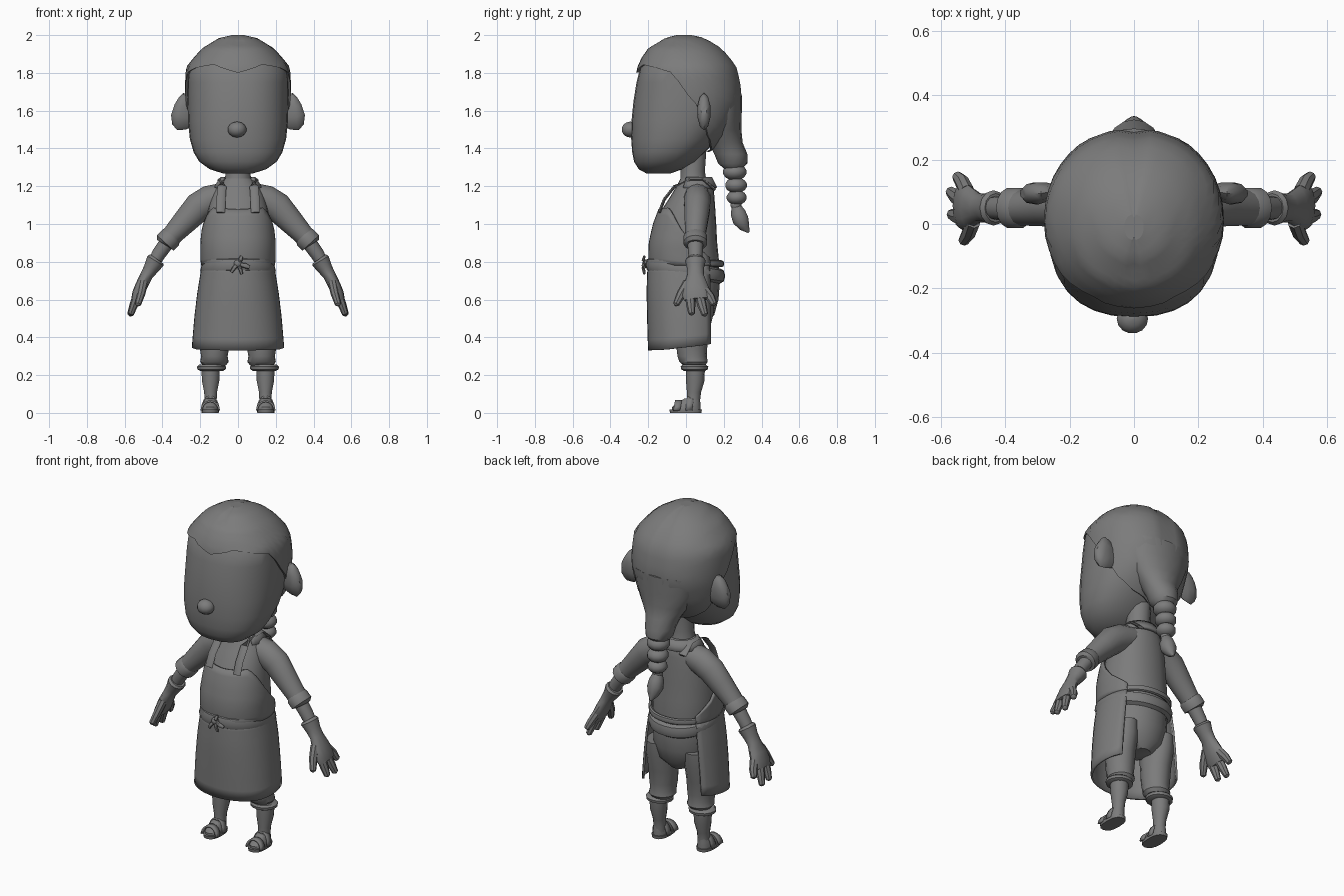
import bpy, bmesh, math
from mathutils import Vector

grey = bpy.data.materials.new("grey")
grey.diffuse_color = (0.2, 0.2, 0.2, 1)


def skin(name, rings, closed=True, caps=True, thick=0, mirror=False):
    """Join a list of point rings into a surface."""
    bm = bmesh.new()
    rows = [[bm.verts.new(p) for p in r] for r in rings]
    n = len(rows[0])
    for a, b in zip(rows, rows[1:]):
        for i in range(n if closed else n - 1):
            j = (i + 1) % n
            bm.faces.new((a[i], a[j], b[j], b[i]))
    if caps and closed:
        bm.faces.new(rows[0])
        bm.faces.new(rows[-1])
    bmesh.ops.recalc_face_normals(bm, faces=bm.faces)
    me = bpy.data.meshes.new(name)
    bm.to_mesh(me)
    bm.free()
    ob = bpy.data.objects.new(name, me)
    bpy.context.collection.objects.link(ob)
    me.materials.append(grey)
    if thick:
        m = ob.modifiers.new("thickness", 'SOLIDIFY')
        m.thickness, m.offset = thick, 0
    if mirror:
        ob.modifiers.new("mirror", 'MIRROR')
    return ob


def surf(table, phi, z, off=0.0, power=2.0):
    """Point on a body given rows (z, half width, front y, back y); phi 0 faces front."""
    t = sorted(table)
    z = min(max(z, t[0][0]), t[-1][0])
    for a, b in zip(t, t[1:]):
        if z <= b[0]:
            break
    k = (z - a[0]) / (b[0] - a[0])
    rx, yf, yb = (a[i] + (b[i] - a[i]) * k for i in (1, 2, 3))
    s, c, e = math.sin(phi), math.cos(phi), 2 / power
    sx = math.copysign(abs(s) ** e, s)
    sy = math.copysign(abs(c) ** e, c)
    return Vector(((rx + off) * sx, (yf + yb) / 2 - ((yb - yf) / 2 + off) * sy, z))


def body(name, table, n=24, power=2.0, dx=0, mirror=False):
    d = Vector((dx, 0, 0))
    return skin(name, [[surf(table, 2 * math.pi * i / n, r[0], 0, power) + d
                        for i in range(n)] for r in sorted(table)], mirror=mirror)


def lerp(keys, v):
    for (a, p), (b, q) in zip(keys, keys[1:]):
        if v <= b:
            return p + (q - p) * (v - a) / (b - a)
    return keys[-1][1]


def wrap(name, table, top, bottom, end, off, thick, n=28, rows=8):
    """Open sheet of cloth around the front of a body, up to +-end degrees."""
    rings = []
    for j in range(rows + 1):
        ring = []
        for i in range(n + 1):
            d = -end + 2 * end * i / n
            zb, zt = lerp(bottom, abs(d)), lerp(top, abs(d))
            ring.append(surf(table, math.radians(d), zb + (zt - zb) * j / rows, off, 2.2))
        rings.append(ring)
    return skin(name, rings, closed=False, thick=thick)


def tube(name, path, n=12, mirror=True):
    """Tube along rows (x, y, z, radius across, radius in depth)."""
    pts = [Vector(p[:3]) for p in path]
    rings = []
    for i, p in enumerate(path):
        d = (pts[min(i + 1, len(pts) - 1)] - pts[max(i - 1, 0)]).normalized()
        u = Vector((0, 1, 0)) if abs(d.y) < 0.9 else Vector((0, 0, 1))
        a = d.cross(u).normalized()
        b = a.cross(d).normalized()
        rings.append([pts[i] + a * p[3] * math.cos(2 * math.pi * k / n)
                      + b * p[4] * math.sin(2 * math.pi * k / n) for k in range(n)])
    return skin(name, rings, mirror=mirror)


def ball(name, c, r, mirror=False, n=14):
    rings = []
    for j in range(n // 2 + 1):
        a = math.pi * (0.02 + 0.96 * j / (n // 2))
        rings.append([(c[0] + r[0] * math.sin(a) * math.cos(2 * math.pi * i / n),
                       c[1] + r[1] * math.sin(a) * math.sin(2 * math.pi * i / n),
                       c[2] + r[2] * math.cos(a)) for i in range(n)])
    return skin(name, rings, mirror=mirror)


# head, nose, ears, neck
body("head", [(1.268, .08, -.21, -.08), (1.29, .15, -.25, -.02), (1.33, .205, -.275, .05),
              (1.38, .235, -.285, .10), (1.45, .255, -.29, .17), (1.55, .265, -.288, .23),
              (1.65, .267, -.278, .27), (1.75, .267, -.262, .27), (1.83, .262, -.242, .24),
              (1.89, .2, -.2, .2), (1.95, .12, -.12, .12)], 28, 2.3)
ball("nose", (-.005, -.295, 1.5), (.05, .047, .042))
tube("ear", [(.23, .10, 1.59, .07, .02), (.27, .10, 1.59, .09, .03), (.305, .095, 1.595, .1, .036),
             (.33, .095, 1.60, .075, .03), (.345, .095, 1.605, .03, .015)], 10)
body("neck", [(1.15, .1, -.06, .13), (1.22, .075, -.03, .11), (1.28, .065, -.03, .1),
              (1.42, .065, -.03, .11)], 14)

# hair cap with a peaked hairline and a centre parting
hair = [(2.0, .03, -.05, .03), (1.985, .1, -.11, .1), (1.93, .19, -.2, .19),
        (1.88, .235, -.235, .235), (1.83, .275, -.258, .27), (1.75, .28, -.27, .29),
        (1.65, .28, -.287, .30), (1.5, .265, -.295, .25), (1.38, .24, -.29, .13)]
line = [(0, 1.80), (28, 1.845), (55, 1.825), (75, 1.80), (92, 1.67), (105, 1.60),
        (120, 1.48), (150, 1.41), (180, 1.38)]
rings = []
for j in range(15):
    ring = []
    for i in range(40):
        phi = 2 * math.pi * i / 40
        d = min(i, 40 - i) * 9
        z = 2.0 - (2.0 - lerp(line, d)) * (j / 14) ** 1.5
        part = -.012 if (d == 180 or (d == 0 and z > 1.95)) else 0
        ring.append(surf(hair, phi, z, part, 2.15))
    rings.append(ring)
rings.append([(p.x * .93, p.y * .93, p.z + .005) for p in rings[-1]])
skin("hair", rings, caps=False).data.polygons
skin("hair_crown", [[p * 1 for p in rings[0]], [Vector((p.x * .3, p.y * .3, 2.0)) for p in rings[0]]])

# gathered hair and braid
body("hair_gather", [(1.68, .2, .08, .297), (1.58, .185, .08, .295), (1.5, .15, .09, .293),
                     (1.43, .105, .12, .3), (1.37, .085, .15, .325), (1.32, .075, .17, .325),
                     (1.295, .05, .2, .3)], 16)
for k, (y, z, r, h) in enumerate([(.258, 1.275, .065, .045), (.265, 1.205, .06, .042),
                                  (.268, 1.14, .055, .04), (.265, 1.1, .03, .03)]):
    ball("braid_%d" % k, (0, y, z), (r, r, h))
tube("braid_tail", [(0, .262, 1.11, .02, .02), (0, .275, 1.06, .04, .042), (0, .29, 1.02, .045, .045),
                    (0, .31, .985, .03, .03), (0, .332, .955, .005, .005)], 10, False)

# torso in a shirt with a collar
torso = [(.7, .165, -.15, .17), (.8, .178, -.18, .175), (.9, .18, -.178, .165), (1.0, .17, -.155, .16),
         (1.08, .158, -.125, .155), (1.15, .14, -.08, .15), (1.2, .115, -.05, .145), (1.24, .075, -.03, .125)]
body("torso", torso, 24, 2.2)
skin("collar", [[surf([(1.19, .115, -.05, .15), (1.25, .075, -.02, .12)], math.radians(d), z, .008)
                 for d in range(55, 306, 10)] for z in (1.19, 1.215, 1.245)], closed=False, thick=.016)

# apron bib, straps, skirt
wrap("bib", torso, [(0, 1.075), (50, 1.085), (70, 1.03), (100, .9), (130, .82)],
     [(0, .78), (180, .78)], 130, .013, .014)
tube("strap", [(.092, -.142, 1.06, .024, .008), (.09, -.115, 1.13, .024, .008), (.085, -.06, 1.2, .024, .008),
               (.085, .02, 1.235, .024, .008), (.085, .09, 1.235, .024, .008), (.085, .155, 1.18, .024, .008)], 8)
skirt = [(.33, .24, -.195, .2), (.5, .226, -.2, .2), (.65, .208, -.203, .2), (.8, .182, -.197, .19)]
wrap("skirt", skirt, [(0, .8), (180, .8)], [(0, .33), (60, .335), (130, .365)], 128, 0, .012)

# waist tie with a bow
def belt(name, z, rise, grow, r):
    rings = []
    for i in range(33):
        p = 2 * math.pi * i / 32
        zc = z + rise * math.cos(p)
        c = surf(skirt, p, .8, grow, 2.2)
        o = Vector((math.sin(p), -math.cos(p), 0))
        rings.append([Vector((c.x, c.y, zc)) + o * r * .7 * math.cos(a * math.pi / 4)
                      + Vector((0, 0, r * math.sin(a * math.pi / 4))) for a in range(8)])
    return skin(name, rings, caps=False)


belt("waist_tie", .795, .005, 0, .018)
belt("waist_roll", .755, .03, -.01, .04)
ball("bow_knot", (0, -.212, .79), (.022, .02, .022))
for k, (x, z, w) in enumerate([(-.035, .745, .011), (.02, .735, .01), (.06, .77, .014), (.02, .83, .012)]):
    tube("bow_end_%d" % k, [(0, -.212, .79, .008, .008), (x * .6, -.226, .79 + (z - .79) * .5, w, .009),
                            (x, -.22, z, w * .7, .006)], 8, False)

# trousers: hips, legs and rolled cuffs
body("hips", [(.47, .06, -.03, .11), (.52, .14, -.08, .15), (.6, .165, -.11, .172), (.7, .17, -.13, .18),
              (.78, .165, -.14, .17)], 20)
body("trouser_leg", [(.25, .06, -.01, .1), (.27, .075, -.035, .115), (.3, .07, -.045, .11), (.34, .077, -.05, .112),
                     (.42, .08, -.055, .12), (.52, .083, -.07, .145), (.6, .075, -.07, .15)], 16, 2, .125, True)
body("trouser_cuff", [(.222, .06, -.01, .1), (.23, .075, -.025, .115), (.245, .077, -.028, .118),
                      (.255, .065, -.02, .105)], 16, 2, .14, True)

# bare calves and sandals
body("calf", [(.02, .035, 0, .075), (.07, .033, .005, .075), (.11, .035, .005, .08), (.17, .047, 0, .098),
              (.24, .05, 0, .1)], 14, 2, .145, True)
body("foot", [(.01, .043, -.075, .078), (.03, .043, -.075, .078), (.05, .038, -.05, .076),
              (.075, .03, -.01, .074)], 16, 2.3, .147, True)
body("sandal_sole", [(0, .045, -.085, .082), (.018, .047, -.088, .084)], 16, 2.5, .147, True)
for nm, y, h, w in (("toe_strap", -.05, .05, .047), ("ankle_strap", .015, .075, .045)):
    skin(nm, [[(.147 + w * math.cos(a * math.pi / 8), y + dy + .01 * math.sin(a * math.pi / 8),
                .012 + h * math.sin(a * math.pi / 8)) for a in range(9)] for dy in (-.018, 0, .018)],
         closed=False, thick=.01, mirror=True)

# arms: sleeve, rolled cuff, forearm, glove
tube("sleeve", [(.07, .06, 1.15, .07, .07), (.15, .06, 1.125, .08, .072), (.21, .06, 1.09, .078, .07),
                (.27, .055, 1.025, .068, .064), (.34, .05, .95, .056, .056), (.38, .05, .905, .05, .055)], 14)
tube("sleeve_cuff", [(.345, .05, .94, .05, .055), (.355, .05, .93, .06, .064), (.385, .05, .9, .06, .064),
                     (.39, .05, .892, .045, .05)], 14)
tube("forearm", [(.37, .05, .91, .04, .043), (.42, .05, .84, .037, .038), (.46, .05, .77, .03, .032)], 12)
tube("glove", [(.43, .05, .815, .042, .045), (.437, .05, .805, .05, .055), (.46, .05, .765, .04, .045),
               (.483, .05, .73, .033, .045), (.51, .05, .675, .033, .066), (.53, .055, .63, .031, .075),
               (.542, .058, .60, .024, .068)], 12)
for nm, a, m, b in (("thumb", (.5, .01, .69), (.513, -.025, .63), (.53, -.052, .575)),
                    ("finger_front", (.53, .02, .63), (.55, .025, .575), (.567, .03, .525)),
                    ("finger_middle", (.53, .07, .63), (.553, .085, .57), (.57, .1, .52)),
                    ("finger_back", (.52, .1, .65), (.535, .13, .61), (.55, .148, .575))):
    e = Vector(b) + (Vector(b) - Vector(m)) * .15
    tube(nm, [(*a, .024, .026), (*m, .022, .025), (*b, .017, .017), (*e, .006, .006)], 8)

# smooth shading with crisp edges
for ob in bpy.context.scene.objects:
    ob.select_set(True)
    bpy.context.view_layer.objects.active = ob
bpy.ops.object.shade_smooth_by_angle(angle=math.radians(40))
